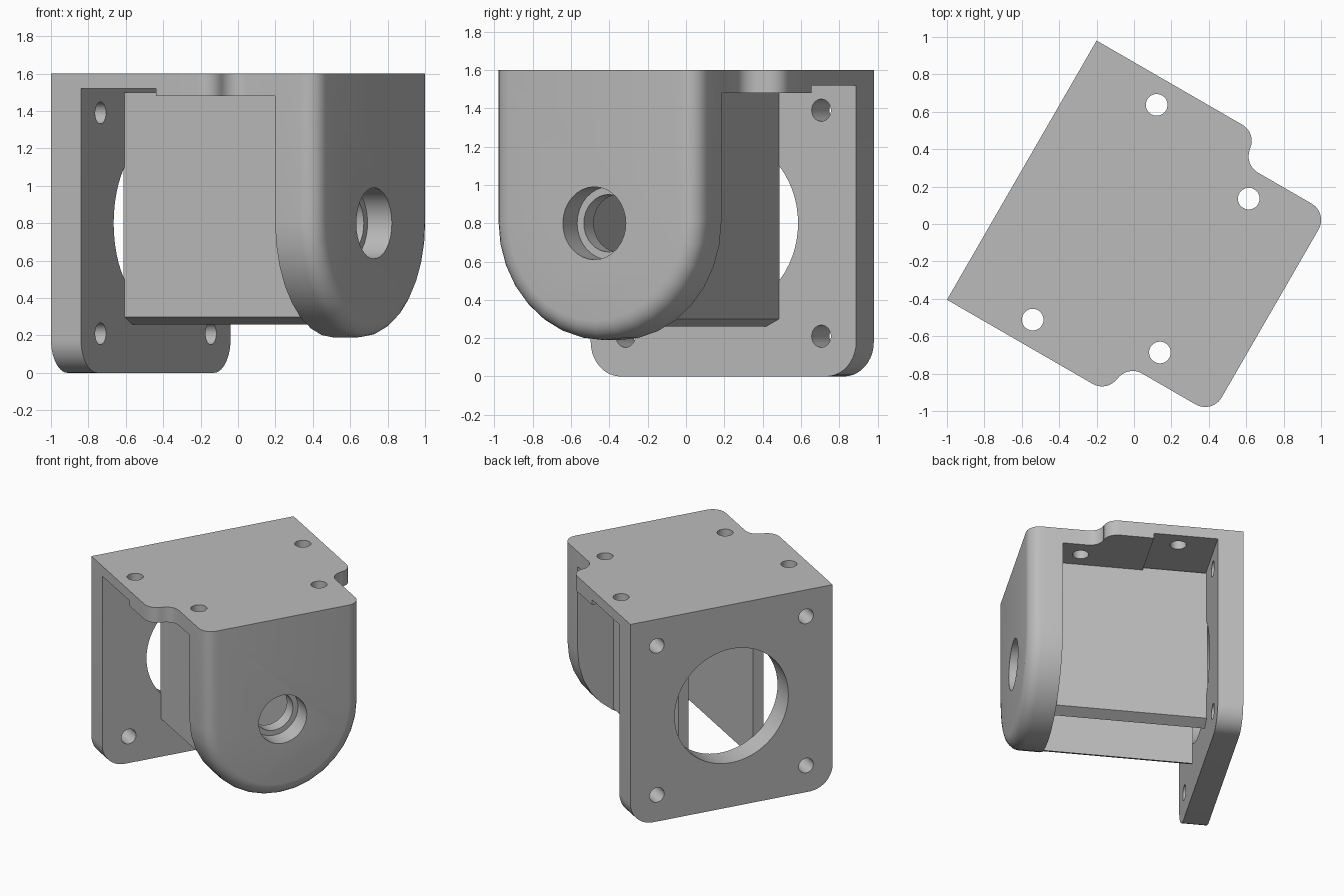
import bpy, bmesh
from math import sin, cos, pi, radians
from mathutils import Vector

default = bpy.data.objects.get("Cube")
if default:
    bpy.data.objects.remove(default, do_unlink=True)

# One plain grey for the whole bracket
grey = bpy.data.materials.new("plain_grey")
grey.use_nodes = True
COLOUR = (0.5, 0.5, 0.5, 1)
grey.diffuse_color = COLOUR
grey.node_tree.nodes["Principled BSDF"].inputs["Base Color"].default_value = COLOUR

# The bracket is turned 60 degrees: u runs along the motor plate, v from the motor plate to the nose
WIDTH, HEIGHT = 1.6, 1.6
CORNER = Vector((-1, -0.405, 0))
U = Vector((cos(pi / 3), sin(pi / 3), 0))
V = Vector((sin(pi / 3), -cos(pi / 3), 0))
Z = Vector((0, 0, 1))
PLATE, STEP, BLOCK, NOSE = 0.185, 0.65, 1.28, 1.533
SIDE = 0.18
MID, AXIS = WIDTH / 2, 0.8


def arc(cx, cy, r, start, end, n):
    """Points on an arc, angles in degrees."""
    angles = [radians(start + (end - start) * i / n) for i in range(n + 1)]
    return [(cx + r * cos(a), cy + r * sin(a)) for a in angles]


def circle(cx, cy, r, n=32):
    return arc(cx, cy, r, 0, 360, n)[:-1]


def mirrored(half):
    """Close a half outline by mirroring it across the middle of u."""
    return half + [(WIDTH - u, w) for u, w in reversed(half)]


def prism(name, points, across, along, a, b, round_front=0):
    """Extrude a (u, across) outline along the other axis from a to b."""
    bm = bmesh.new()
    rings = [[bm.verts.new(CORNER + U * u + across * w + along * d) for u, w in points]
             for d in (a, b)]
    n = len(points)
    for ring in rings:
        bm.faces.new(ring)
    for i in range(n):
        j = (i + 1) % n
        bm.faces.new((rings[0][i], rings[0][j], rings[1][j], rings[1][i]))
    bmesh.ops.recalc_face_normals(bm, faces=bm.faces)
    if round_front:
        front = set(rings[1])
        edges = [e for e in bm.edges if set(e.verts) <= front
                 and min(v.co.z for v in e.verts) < HEIGHT - 0.001]
        bmesh.ops.bevel(bm, geom=edges, offset=round_front, segments=6,
                        profile=0.5, affect='EDGES')
    mesh = bpy.data.meshes.new(name)
    bm.to_mesh(mesh)
    bm.free()
    mesh.materials.append(grey)
    obj = bpy.data.objects.new(name, mesh)
    bpy.context.collection.objects.link(obj)
    return obj


def drill(obj, cutters):
    """Cut the holes, keep the result as a plain mesh and drop the cutters."""
    for cutter in cutters:
        cutter.hide_render = True
        mod = obj.modifiers.new("hole", 'BOOLEAN')
        mod.operation = 'DIFFERENCE'
        mod.solver = 'EXACT'
        mod.object = cutter
    graph = bpy.context.evaluated_depsgraph_get()
    mesh = bpy.data.meshes.new_from_object(obj.evaluated_get(graph))
    obj.modifiers.clear()
    obj.data = mesh
    for cutter in cutters:
        bpy.data.objects.remove(cutter, do_unlink=True)


def bore_v(u, z, r, a, b, n=32):
    return prism("bore", circle(u, z, r, n), Z, V, a, b)


def bore_z(u, v):
    return prism("bore", circle(u, v, 0.058), V, Z, 1.4, 1.7)


parts = []

# Motor plate: rounded lower corners, large pilot hole and four screw holes
half = [(0, HEIGHT)] + arc(SIDE, SIDE, SIDE, 180, 270, 10)
motor_plate = prism("motor_plate", mirrored(half), Z, V, 0, PLATE)
screws = [bore_v(MID + i * 0.59, AXIS + k * 0.59, 0.058, -0.1, 0.3)
          for i in (-1, 1) for k in (-1, 1)]
drill(motor_plate, screws + [bore_v(MID, AXIS, 0.45, -0.1, 0.3, 64)])
parts.append(motor_plate)

# Top plate, thin rear section
rear_top = prism("top_plate_rear", mirrored([(0, PLATE), (0, STEP)]), V, Z, 1.52, HEIGHT)
drill(rear_top, [bore_z(u, 0.45) for u in (0.137, WIDTH - 0.137)])
parts.append(rear_top)

# Top plate, thicker front section narrowing in an S curve
half = ([(0, STEP)] + arc(0.1, 0.9, 0.1, 180, 95, 8)
        + arc(SIDE - 0.1, 1.1, 0.1, -85, 0, 8) + [(SIDE, BLOCK)])
front_top = prism("top_plate_front", mirrored(half), V, Z, 1.48, HEIGHT)
drill(front_top, [bore_z(u, 1.127) for u in (0.325, WIDTH - 0.325)])
parts.append(front_top)

# Nose block: round lower end, filleted front outline, stepped bearing bore
radius = MID - SIDE
outline = ([(SIDE, HEIGHT)] + arc(MID, 0.81, radius, 180, 360, 16)
           + [(WIDTH - SIDE, HEIGHT)])
nose = prism("nose_block", outline, Z, V, BLOCK, NOSE, round_front=0.1)
drill(nose, [bore_v(MID, AXIS, 0.19, NOSE - 0.15, 1.7),
             bore_v(MID, AXIS, 0.15, 1.2, NOSE - 0.1)])
parts.append(nose)

# Two side walls with slanted lower edges, open between them
wall = [(0.465, 1.5), (0.465, 0.3), (0.545, 0.26), (0.545, 1.5)]
for name, flip in (("right_wall", False), ("left_wall", True)):
    points = [(WIDTH - u, z) for u, z in wall] if flip else wall
    parts.append(prism(name, points, Z, V, PLATE - 0.005, BLOCK + 0.01))

# Smooth curved faces, keep real edges sharp
for obj in parts:
    obj.data.shade_smooth()
    obj.data.set_sharp_from_angle(angle=radians(30))
